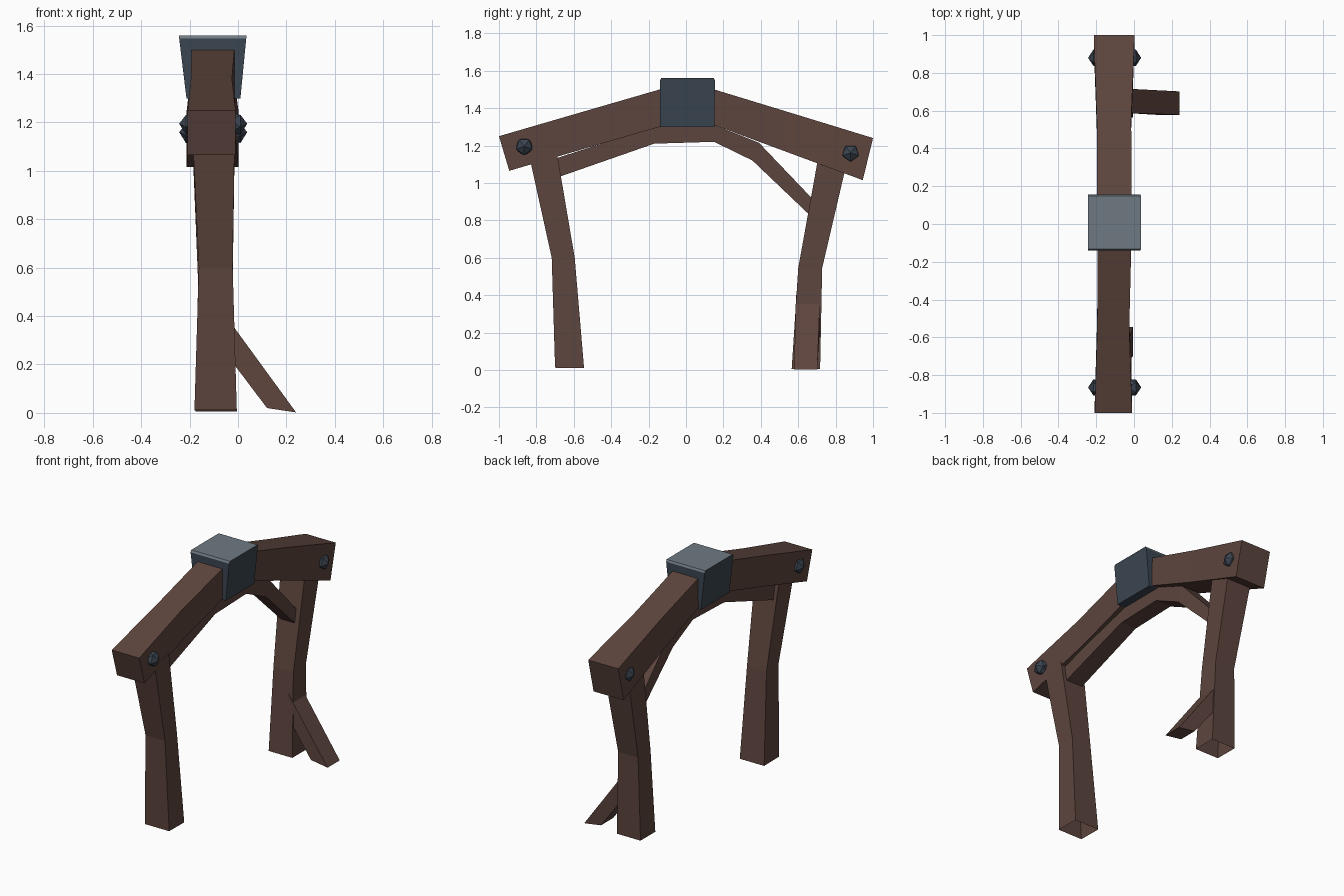
import bpy, bmesh, math
from mathutils import Vector

if "Cube" in bpy.data.objects:
    bpy.data.objects.remove(bpy.data.objects["Cube"])


def material(name, rgb):
    m = bpy.data.materials.new(name)
    m.diffuse_color = (*rgb, 1)
    m.use_nodes = True
    m.node_tree.nodes["Principled BSDF"].inputs["Base Color"].default_value = m.diffuse_color
    return m


WOOD = material("dark brown wood", (0.110, 0.059, 0.047))
IRON = material("dark blue iron", (0.044, 0.060, 0.082))
STEEL = material("light grey steel", (0.156, 0.195, 0.223))


def finish(name, bm, *mats):
    bmesh.ops.recalc_face_normals(bm, faces=bm.faces)
    mesh = bpy.data.meshes.new(name)
    bm.to_mesh(mesh)
    bm.free()
    for m in mats:
        mesh.materials.append(m)
    ob = bpy.data.objects.new(name, mesh)
    bpy.context.collection.objects.link(ob)
    return ob


def timber(name, rings, along_x=False, start=True, end=True):
    """Four-sided beam. Ring = (point a, point b, low, high): a and b lie in
    the side plane (y,z), low/high are the x limits (x and y swap if along_x)."""
    bm = bmesh.new()
    loops = []
    for a, b, lo, hi in rings:
        pts = [(lo, *a), (hi, *a), (hi, *b), (lo, *b)]
        if along_x:
            pts = [(p[1], p[0], p[2]) for p in pts]
        loops.append([bm.verts.new(p) for p in pts])
    for p, q in zip(loops, loops[1:]):
        for i in range(4):
            j = (i + 1) % 4
            bm.faces.new((p[i], p[j], q[j], q[i]))
    if start:
        bm.faces.new(loops[0])
    if end:
        bm.faces.new(loops[-1])
    return finish(name, bm, WOOD)


# Bent roof beam running under the ridge cap
timber("roof_beam", [
    ((-1.0, 1.25), (-0.945, 1.065), -0.208, -0.010),
    ((-0.55, 1.381), (-0.50, 1.196), -0.195, -0.025),
    ((-0.14, 1.50), (-0.14, 1.30), -0.192, -0.015),
    ((0.0, 1.53), (0.0, 1.32), -0.190, -0.015),
    ((0.15, 1.50), (0.15, 1.31), -0.195, -0.012),
    ((0.55, 1.378), (0.50, 1.180), -0.197, -0.015),
    ((1.0, 1.24), (0.945, 1.015), -0.213, 0.003)])

# Legs, hollow at the foot, tops buried in the beam
timber("front_leg", [
    ((-0.70, 0.012), (-0.545, 0.010), -0.18, -0.005),
    ((-0.718, 0.60), (-0.595, 0.60), -0.162, -0.022),
    ((-0.835, 1.13), (-0.69, 1.16), -0.187, -0.014)], start=False)
timber("back_leg", [
    ((0.565, 0.005), (0.717, 0.005), -0.175, -0.005),
    ((0.60, 0.545), (0.728, 0.545), -0.165, -0.022),
    ((0.705, 1.125), (0.853, 1.08), -0.187, -0.014)], start=False)

# Arched brace under the beam
timber("arch_brace", [
    ((-0.70, 1.13), (-0.70, 1.025), -0.16, -0.04),
    ((-0.17, 1.30), (-0.17, 1.21), -0.155, -0.045),
    ((0.15, 1.31), (0.15, 1.22), -0.155, -0.045),
    ((0.39, 1.215), (0.355, 1.12), -0.155, -0.045),
    ((0.70, 0.89), (0.67, 0.82), -0.15, -0.05)])

# Diagonal ground strut beside the back leg
timber("ground_strut", [
    ((-0.05, 0.40), (-0.05, 0.245), 0.588, 0.717),
    ((0.24, 0.002), (0.12, 0.02), 0.578, 0.702)], along_x=True)

# Ridge cap: flared block with a worn pale top
bm = bmesh.new()
loops = []
for z, x0, x1, y0, y1 in ((1.30, -0.213, 0.010, -0.14, 0.152),
                          (1.547, -0.243, 0.034, -0.14, 0.155),
                          (1.56, -0.243, 0.036, -0.133, 0.149)):
    loops.append([bm.verts.new(p) for p in
                  ((x0, y0, z), (x1, y0, z), (x1, y1, z), (x0, y1, z))])
for p, q in zip(loops, loops[1:]):
    for i in range(4):
        j = (i + 1) % 4
        bm.faces.new((p[i], p[j], q[j], q[i]))
bm.faces.new(loops[0])
bm.faces.new(loops[-1])
bmesh.ops.recalc_face_normals(bm, faces=bm.faces)
for f in bm.faces:
    f.material_index = 1 if f.normal.z > 0.3 else 0
finish("ridge_cap", bm, IRON, STEEL)

# Faceted bolts on both sides of each beam end
for end, y, z in (("front", -0.865, 1.195), ("back", 0.88, 1.16)):
    for side, x, s in (("right", -0.012, 1), ("left", -0.193, -1)):
        bm = bmesh.new()
        bmesh.ops.create_icosphere(bm, subdivisions=1, radius=0.05)
        # turn the pole sideways with one corner pointing up
        for v in bm.verts:
            c = v.co.copy()
            a = -0.2 * math.pi
            up = c.x * math.cos(a) - c.y * math.sin(a)
            across = c.x * math.sin(a) + c.y * math.cos(a)
            v.co = Vector((x + s * c.z, y + across, z + up))
        finish(f"{end}_{side}_bolt", bm, IRON)
